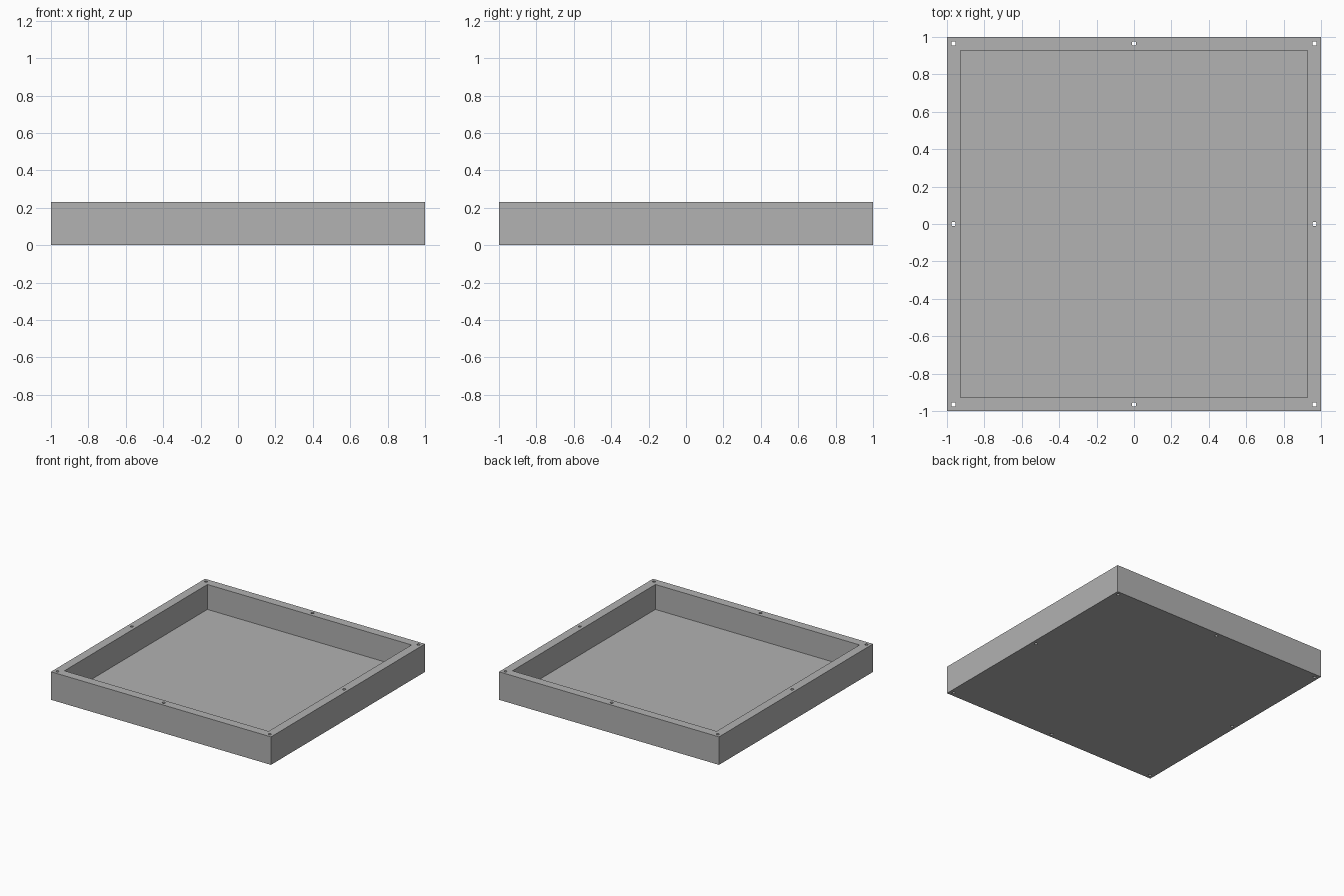
import bpy
import bmesh
from mathutils import Matrix, Vector

HEIGHT = 0.23
FLOOR = 0.025
INNER = 0.928        # half width of the cavity
HOLE_POS = 0.965     # screw hole distance from the centre
HOLE_RADIUS = 0.012

if "Cube" in bpy.data.objects:
    bpy.data.objects.remove(bpy.data.objects["Cube"], do_unlink=True)

grey = bpy.data.materials.new("plain grey")
grey.use_nodes = True
colour = (0.445, 0.445, 0.445, 1)
grey.diffuse_color = colour
grey.node_tree.nodes["Principled BSDF"].inputs["Base Color"].default_value = colour


def make_object(name, bm):
    mesh = bpy.data.meshes.new(name)
    bm.to_mesh(mesh)
    bm.free()
    mesh.materials.append(grey)
    obj = bpy.data.objects.new(name, mesh)
    bpy.context.collection.objects.link(obj)
    return obj


def add_box(bm, half, bottom, top):
    matrix = (Matrix.Translation((0, 0, (bottom + top) / 2))
              @ Matrix.Diagonal(Vector((half * 2, half * 2, top - bottom, 1))))
    bmesh.ops.create_cube(bm, size=1, matrix=matrix)


# Square tray block
bm = bmesh.new()
add_box(bm, 1, 0, HEIGHT)
tray = make_object("tray", bm)

# Cutter for the open cavity
bm = bmesh.new()
add_box(bm, INNER, FLOOR, HEIGHT * 2)
cavity = make_object("cavity_cutter", bm)

# Cutter for the screw holes at the corners and the middle of each rim
bm = bmesh.new()
for x in (-1, 0, 1):
    for y in (-1, 0, 1):
        if x or y:
            spot = Matrix.Translation((x * HOLE_POS, y * HOLE_POS, HEIGHT / 2))
            bmesh.ops.create_cone(bm, cap_ends=True, segments=24,
                                  radius1=HOLE_RADIUS, radius2=HOLE_RADIUS,
                                  depth=HEIGHT * 2, matrix=spot)
holes = make_object("screw_hole_cutter", bm)

# Cut the block, then remove the cutters
bpy.context.view_layer.objects.active = tray
tray.select_set(True)
for cutter in (cavity, holes):
    cutter.hide_render = True
    cut = tray.modifiers.new(cutter.name, "BOOLEAN")
    cut.operation = "DIFFERENCE"
    cut.solver = "EXACT"
    cut.object = cutter
    bpy.ops.object.modifier_apply(modifier=cut.name)
    bpy.data.objects.remove(cutter, do_unlink=True)

# Round hole walls, crisp tray edges
bpy.ops.object.shade_smooth_by_angle()
